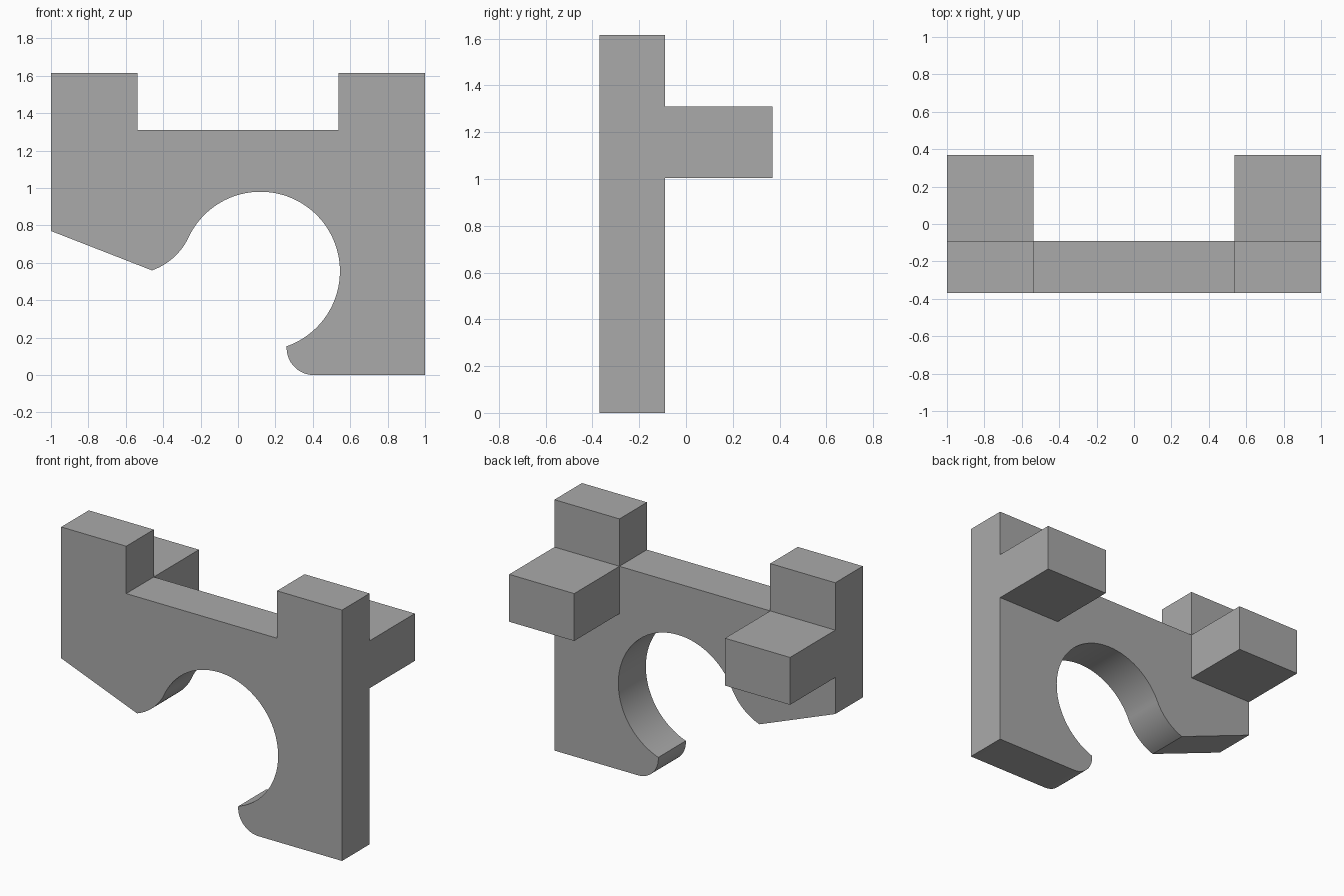
import bpy, bmesh
from math import sin, cos, radians
from mathutils import Vector

cube = bpy.data.objects.get("Cube")
if cube:
    bpy.data.objects.remove(cube, do_unlink=True)

grey = bpy.data.materials.new("plain grey")
grey.use_nodes = True
grey.diffuse_color = (0.4, 0.4, 0.4, 1)
grey.node_tree.nodes["Principled BSDF"].inputs["Base Color"].default_value = (0.4, 0.4, 0.4, 1)

FRONT, PLATE_BACK, BACK = -0.37, -0.09, 0.37
TOP, LEDGE, LUG_BOTTOM, INNER = 1.615, 1.31, 1.005, 0.537


def arc(cx, cz, r, start, end, steps):
    """Points along a circular arc, angles in degrees."""
    angles = [radians(start + (end - start) * i / steps) for i in range(steps + 1)]
    return [(cx + r * cos(a), cz + r * sin(a)) for a in angles]


def extrude_profile(name, points, y0, y1):
    """Solid made by sweeping an x-z outline from y0 to y1."""
    bm = bmesh.new()
    face = bm.faces.new([bm.verts.new((x, y0, z)) for x, z in points])
    swept = bmesh.ops.extrude_face_region(bm, geom=[face])["geom"]
    verts = [v for v in swept if isinstance(v, bmesh.types.BMVert)]
    bmesh.ops.translate(bm, verts=verts, vec=Vector((0, y1 - y0, 0)))
    bmesh.ops.recalc_face_normals(bm, faces=bm.faces)
    mesh = bpy.data.meshes.new(name)
    bm.to_mesh(mesh)
    bm.free()
    mesh.materials.append(grey)
    obj = bpy.data.objects.new(name, mesh)
    bpy.context.collection.objects.link(obj)
    return obj


# Hook plate: notched top, round opening and rounded lower lip
outline = [(1, 0), (1, TOP), (INNER, TOP), (INNER, LEDGE),
           (-INNER, LEDGE), (-INNER, TOP), (-1, TOP), (-1, 0.77)]
outline += arc(-0.574, 0.883, 0.343, -70.6, -25.3, 16)        # rounded nose
outline += arc(0.12, 0.555, 0.425, 154.7, -70.7, 72)[1:]      # round opening
outline += arc(0.405, 0.145, 0.145, 176, 270, 16)[1:]         # lower lip
plate = extrude_profile("hook_plate", outline, FRONT, PLATE_BACK)

bpy.ops.object.select_all(action='DESELECT')
plate.select_set(True)
bpy.context.view_layer.objects.active = plate
bpy.ops.object.shade_smooth_by_angle(angle=radians(20))

# Rear lugs at both ends
for name, side in (("left_lug", 1), ("right_lug", -1)):
    a, b = side * INNER, side
    extrude_profile(name, [(a, LUG_BOTTOM), (b, LUG_BOTTOM), (b, LEDGE), (a, LEDGE)],
                    PLATE_BACK, BACK)
